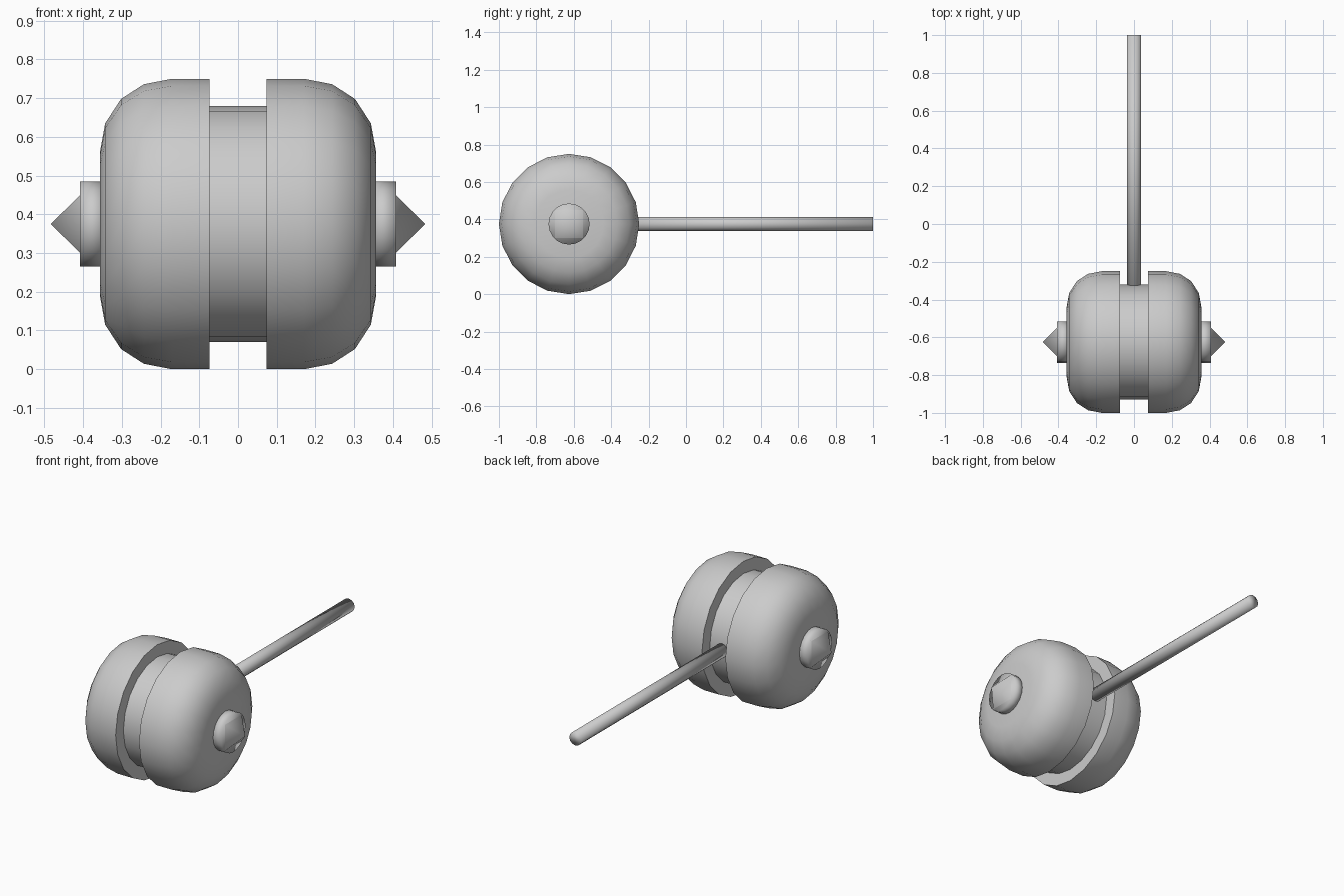
import bpy, bmesh, math

if "Cube" in bpy.data.objects:
    bpy.data.objects.remove(bpy.data.objects["Cube"])

AXLE_Y, AXLE_Z = -0.625, 0.375


def finish(name, bm, angle):
    bmesh.ops.recalc_face_normals(bm, faces=bm.faces[:])
    me = bpy.data.meshes.new(name)
    bm.to_mesh(me)
    bm.free()
    ob = bpy.data.objects.new(name, me)
    bpy.context.collection.objects.link(ob)
    bpy.ops.object.select_all(action='DESELECT')
    ob.select_set(True)
    bpy.context.view_layer.objects.active = ob
    bpy.ops.object.shade_smooth_by_angle(angle=math.radians(angle))
    return ob


def lathe(name, profile, sides, angle, side=1, turn=0.0):
    """Revolve (x, radius) points round the axle; end points close as caps or a tip."""
    bm = bmesh.new()
    rings = []
    for x, r in profile:
        if r == 0:
            rings.append([bm.verts.new((side * x, AXLE_Y, AXLE_Z))] * sides)
            continue
        ring = []
        for i in range(sides):
            a = turn + math.tau * i / sides
            ring.append(bm.verts.new((side * x, AXLE_Y + r * math.cos(a), AXLE_Z + r * math.sin(a))))
        rings.append(ring)
    for a, b in zip(rings, rings[1:]):
        for i in range(sides):
            j = (i + 1) % sides
            bm.faces.new(list(dict.fromkeys((a[i], a[j], b[j], b[i]))))
    for ring in (rings[0], rings[-1]):
        if ring[0] is not ring[1]:
            bm.faces.new(ring)
    return finish(name, bm, angle)


# Rounded wheel halves, hubs and four-sided spikes, mirrored left and right
wheel = [(0.074, 0.375), (0.17, 0.375), (0.243, 0.361), (0.302, 0.323), (0.343, 0.26), (0.357, 0.183)]
for tag, s in (("right", 1), ("left", -1)):
    lathe(f"wheel_half_{tag}", wheel, 20, 60, s)
    lathe(f"hub_{tag}", [(0.34, 0.11), (0.408, 0.11)], 20, 120, s)
    lathe(f"hub_spike_{tag}", [(0.405, 0.11), (0.483, 0)], 4, 120, s, math.pi / 4)

# Narrower core between the halves
lathe("core", [(-0.08, 0.305), (0.08, 0.305)], 20, 60)

# Handle rod running back from the core
bm = bmesh.new()
bmesh.ops.create_cone(bm, cap_ends=True, segments=12, radius1=0.038, radius2=0.038, depth=1.4)
handle = finish("handle", bm, 120)
handle.rotation_euler.x = math.pi / 2
handle.location = (0, 0.3, AXLE_Z)
